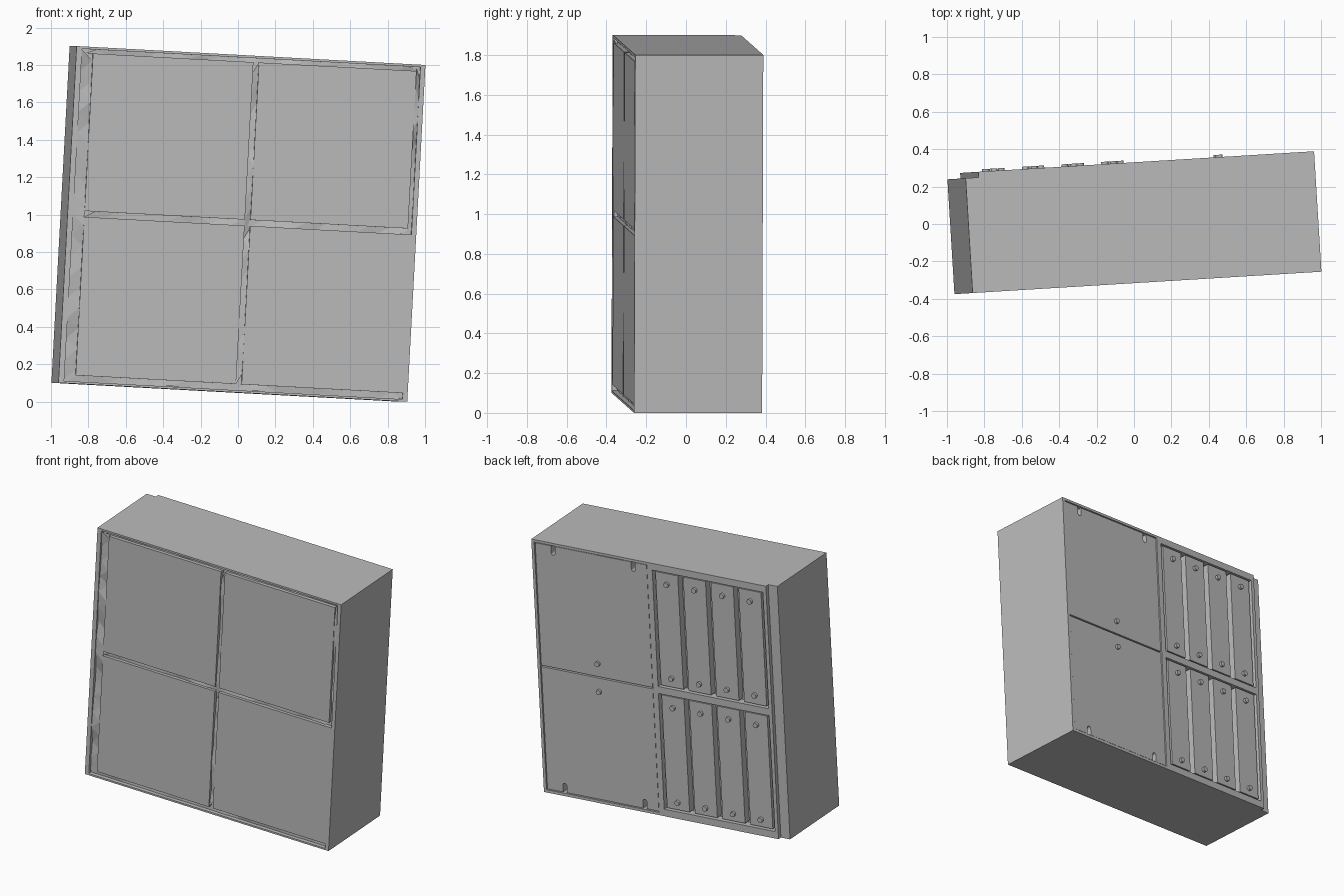
import bpy, bmesh, math, random
from mathutils import Matrix, Vector

random.seed(4)
if "Cube" in bpy.data.objects:
    bpy.data.objects.remove(bpy.data.objects["Cube"], do_unlink=True)

# Cabinet size; local origin is the front bottom corner on the -x side
W, H, D = 1.871, 1.803, 0.645
STEP, POST = 0.07, 0.615
RECESS, FLOOR = 0.03, 0.585
PLACE = (Matrix.Translation((-0.96, -0.375, 0.101))
         @ Matrix.Rotation(math.radians(3.5), 4, 'Z')
         @ Matrix.Rotation(math.radians(3.1), 4, 'Y'))

grey = bpy.data.materials.new("plain_grey")
grey.use_nodes = True
grey.diffuse_color = (0.5, 0.5, 0.5, 1)
grey.node_tree.nodes["Principled BSDF"].inputs["Base Color"].default_value = (0.5, 0.5, 0.5, 1)


def finish(name, bm, normals=True):
    if normals:
        bmesh.ops.recalc_face_normals(bm, faces=bm.faces)
    mesh = bpy.data.meshes.new(name)
    bm.to_mesh(mesh)
    bm.free()
    mesh.materials.append(grey)
    ob = bpy.data.objects.new(name, mesh)
    bpy.context.collection.objects.link(ob)
    ob.matrix_world = PLACE
    return ob


def add_box(bm, x, y, z):
    size = [b - a for a, b in (x, y, z)]
    mid = [(a + b) / 2 for a, b in (x, y, z)]
    bmesh.ops.create_cube(bm, size=1, matrix=Matrix.Translation(mid) @ Matrix.Diagonal((*size, 1)))


def boxes(name, items):
    bm = bmesh.new()
    for item in items:
        add_box(bm, *item)
    return finish(name, bm)


def prism(name, points, move):
    bm = bmesh.new()
    face = bm.faces.new([bm.verts.new(p) for p in points])
    new = bmesh.ops.extrude_face_region(bm, geom=[face])["geom"]
    bmesh.ops.translate(bm, vec=move, verts=[v for v in new if isinstance(v, bmesh.types.BMVert)])
    return finish(name, bm)


# Case with the stepped rear corner, hollowed for the doors and the rear panels
outline = [(0, 0), (W, 0), (W, D), (STEP, D), (STEP, POST), (0, POST)]
case = prism("case", [(x, y, 0) for x, y in outline], (0, 0, H))
CELLS = [(0.05, 0.875), (0.925, 1.755)]
cutter = boxes("case_cutter",
               [((0.03, 1.845), (-0.1, RECESS), (0.012, 1.79)),
                ((0.985, 1.85), (FLOOR, 0.8), (0.02, 1.785))]
               + [((0.095, 0.945), (FLOOR, 0.8), cell) for cell in CELLS])
cutter.hide_render = True
cut = case.modifiers.new("hollows", 'BOOLEAN')
cut.operation, cut.solver, cut.object = 'DIFFERENCE', 'EXACT', cutter
bpy.context.view_layer.update()
bpy.context.view_layer.objects.active = case
bpy.ops.object.modifier_apply(modifier=cut.name)
bpy.data.objects.remove(cutter, do_unlink=True)

# Front doors
ROWS = {"lower": (0.045, 0.893), "upper": (0.925, 1.768)}
for row, span in ROWS.items():
    right_end = 1.845 if row == "lower" else 1.825
    for side, x in (("left", (0.09, 0.95)), ("right", (0.98, right_end))):
        boxes(f"{row}_{side}_door", [(x, (0, RECESS), span)])


# Rough chipped filler in the gaps between the doors
def chipped_strip(name, x, z, depth):
    upright = z[1] - z[0] > x[1] - x[0]
    start, end = z if upright else x
    low, high = x if upright else z
    count = int((end - start) / 0.055)
    bm = bmesh.new()
    verts = []
    for i in range(count + 1):
        along = start + (end - start) * i / count
        across = high if i % 2 else low
        y = RECESS - 0.002 - random.random() * depth
        verts.append(bm.verts.new((across, y, along) if upright else (along, y, across)))
    for a, b, c in zip(verts, verts[1:], verts[2:]):
        face = bm.faces.new((a, b, c))
        face.normal_update()
        if face.normal.y > 0:
            face.normal_flip()
    return finish(name, bm, normals=False)


chipped_strip("left_gap_filler", (0.03, 0.09), (0.02, 1.785), 0.026)
chipped_strip("middle_gap_filler", (0.95, 0.98), (0.045, 1.768), 0.026)
chipped_strip("right_gap_filler", (1.825, 1.845), (0.9, 1.785), 0.026)
chipped_strip("top_gap_filler", (0.05, 1.84), (1.768, 1.79), 0.008)
chipped_strip("bottom_gap_filler", (0.05, 1.84), (0.015, 0.045), 0.008)
chipped_strip("shelf_gap_filler", (0.09, 1.84), (0.893, 0.925), 0.008)

# Rear slats
SLATS = [0.2 + 0.213 * i for i in range(4)]
for row, (low, high) in zip(("lower", "upper"), CELLS):
    boxes(f"{row}_slats", [((x - 0.086, x + 0.086), (FLOOR, D - 0.006), (low + 0.012, high - 0.008))
                           for x in SLATS])


# Rear panels with two round-ended notches in the outer edge
def notched_panel(name, inner, outer):
    direction = 1 if outer > inner else -1
    r, depth = 0.015, 0.05
    points = [(0.99, outer)]
    for x in (1.095, 1.71):
        points.append((x - r, outer))
        for k in range(7):
            a = math.pi * k / 6
            points.append((x - r * math.cos(a), outer - direction * (depth + r * math.sin(a))))
        points.append((x + r, outer))
    points += [(1.845, outer), (1.845, inner), (0.99, inner)]
    return prism(name, [(x, FLOOR, z) for x, z in points], (0, D - 0.005 - FLOOR, 0))


notched_panel("upper_rear_panel", 0.907, 1.78)
notched_panel("lower_rear_panel", 0.897, 0.025)

# Round rear knobs
bm = bmesh.new()
spots = [(x, z) for x in SLATS for z in (0.115, 0.79, 1.0, 1.67)]
spots += [(1.405, 0.8), (1.405, 1.0)]
for x, z in spots:
    bmesh.ops.create_cone(bm, cap_ends=True, segments=12, radius1=0.018, radius2=0.018, depth=0.025,
                          matrix=Matrix.Translation((x, D, z)) @ Matrix.Rotation(math.pi / 2, 4, 'X'))
finish("rear_knobs", bm)
